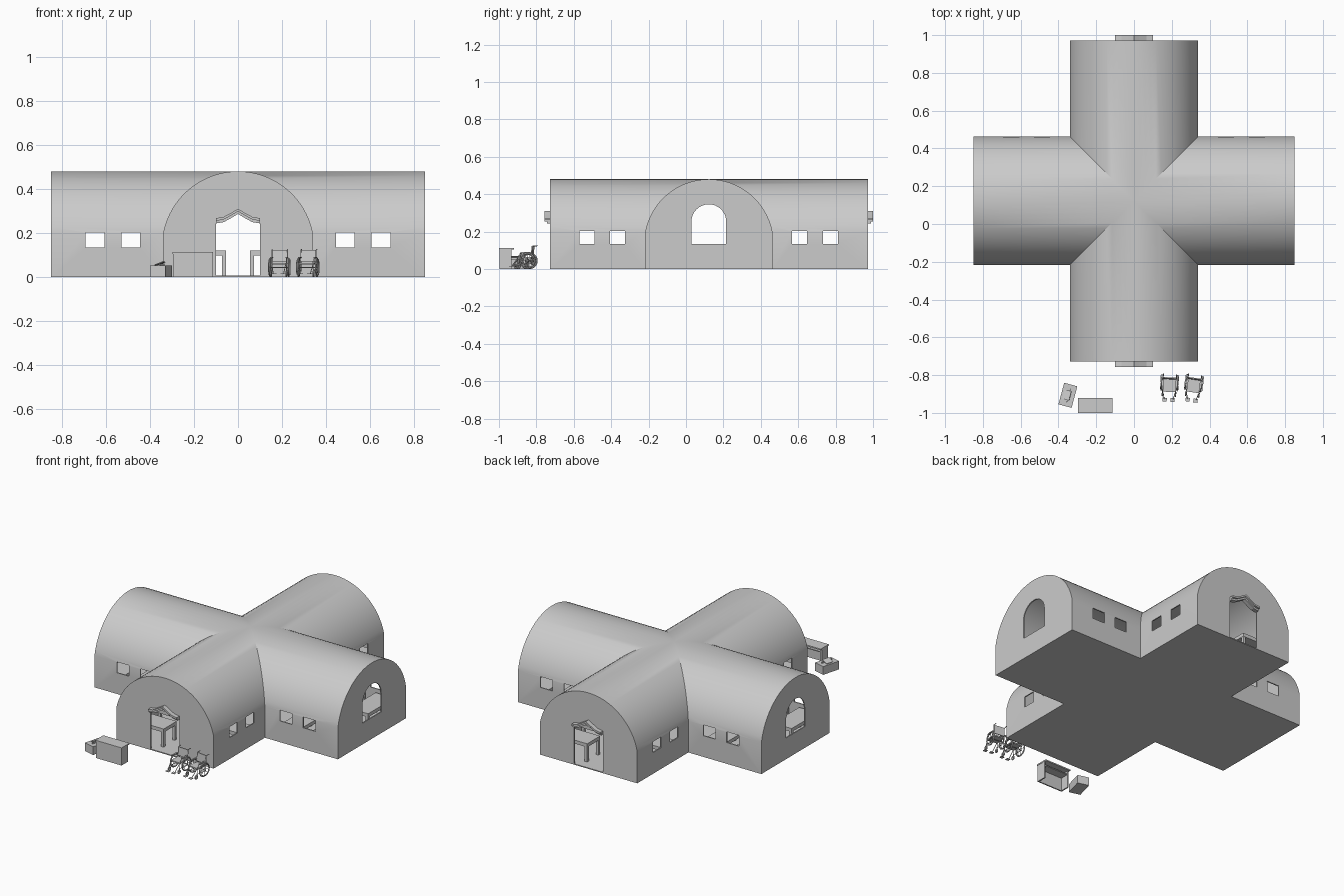
import bpy, bmesh, math
from mathutils import Matrix, Vector

if "Cube" in bpy.data.objects:
    bpy.data.objects.remove(bpy.data.objects["Cube"])

CY = 0.122  # crossing centre of the two halls


def make(name, bm, M=Matrix()):
    me = bpy.data.meshes.new(name)
    bm.to_mesh(me)
    bm.free()
    ob = bpy.data.objects.new(name, me)
    bpy.context.collection.objects.link(ob)
    ob.matrix_world = M
    return ob


def box(name, c, s, M=Matrix(), rx=0, ry=0):
    bm = bmesh.new()
    bmesh.ops.create_cube(bm, size=1)
    T = Matrix.Translation(c) @ Matrix.Rotation(rx, 4, 'X') @ Matrix.Rotation(ry, 4, 'Y') @ Matrix.Diagonal((*s, 1))
    bmesh.ops.transform(bm, matrix=T, verts=bm.verts)
    return make(name, bm, M)


def prism(name, pts, axis, a, b, M=Matrix()):
    bm = bmesh.new()
    f = bm.faces.new([bm.verts.new((u, a, z) if axis == 'y' else (a, u, z)) for u, z in pts])
    r = bmesh.ops.extrude_face_region(bm, geom=[f])
    d = Vector((0, b - a, 0)) if axis == 'y' else Vector((b - a, 0, 0))
    bmesh.ops.translate(bm, vec=d, verts=[v for v in r['geom'] if isinstance(v, bmesh.types.BMVert)])
    bmesh.ops.recalc_face_normals(bm, faces=bm.faces)
    return make(name, bm, M)


def tube(name, pts, r, M=Matrix()):
    cu = bpy.data.curves.new(name, 'CURVE')
    cu.dimensions = '3D'
    cu.bevel_depth, cu.bevel_resolution, cu.use_fill_caps = r, 1, True
    sp = cu.splines.new('POLY')
    sp.points.add(len(pts) - 1)
    for p, q in zip(sp.points, pts):
        p.co = (*q, 1)
    ob = bpy.data.objects.new(name, cu)
    bpy.context.collection.objects.link(ob)
    ob.matrix_world = M


def wheel(name, c, R, r, M):
    bpy.ops.mesh.primitive_torus_add(major_radius=R - r, minor_radius=r, major_segments=24, minor_segments=6)
    ob = bpy.context.object
    ob.name = name
    ob.matrix_world = M @ Matrix.Translation(c) @ Matrix.Rotation(math.pi / 2, 4, 'Y')
    bpy.ops.object.shade_smooth()


# cross-shaped vault skin: one arm mitred at the groins, repeated four times
def cross_skin(half, eave, top, length, z0, flip):
    h = top - eave
    R = (half * half + h * h) / (2 * h)
    t0 = math.asin(half / R)
    N = 32
    prof = [(0, z0), (half, z0), (half, eave)]
    prof += [(R * math.sin(t0 * (1 - 2 * i / N)), top - R + R * math.cos(t0 * (1 - 2 * i / N))) for i in range(1, N)]
    prof += [(-half, eave), (-half, z0)]
    bm = bmesh.new()
    for k in range(4):
        rot = Matrix.Translation((0, CY, 0)) @ Matrix.Rotation(k * math.pi / 2, 4, 'Z')
        out = [bm.verts.new(rot @ Vector((length, u, z))) for u, z in prof]
        inn = [bm.verts.new(rot @ Vector((abs(u), u, z))) for u, z in prof]
        bm.faces.new(out)
        n = len(prof)
        for i in range(n):
            j = (i + 1) % n
            bm.faces.new((out[i], inn[i], inn[j], out[j]))
    bmesh.ops.remove_doubles(bm, verts=bm.verts, dist=1e-5)
    bmesh.ops.recalc_face_normals(bm, faces=bm.faces)
    if flip:
        bmesh.ops.reverse_faces(bm, faces=bm.faces)
    return bm


bm = cross_skin(0.34, 0.2, 0.48, 0.85, 0, False)
inner = cross_skin(0.333, 0.199, 0.473, 0.843, 0.004, True)
tmp = bpy.data.meshes.new("tmp")
inner.to_mesh(tmp)
inner.free()
bm.from_mesh(tmp)
bpy.data.meshes.remove(tmp)
hall = make("vaulted_hall", bm)

# openings: doors, arched end windows, small square windows
eave_curve = [(0.1, 0.262), (0.065, 0.268), (0.03, 0.287), (0, 0.305)]
eave_curve += [(-x, z) for x, z in eave_curve[-2::-1]]
cutters = [
    prism("door_cutter", [(-0.1, 0.006), (0.1, 0.006)] + [(x, z - 0.01) for x, z in eave_curve], 'y', -1, 1.3),
    prism("arch_cutter", [(CY - 0.093, 0.134), (CY + 0.093, 0.134)] +
          [(CY + 0.093 * math.cos(a * math.pi / 16), 0.253 + 0.093 * math.sin(a * math.pi / 16)) for a in range(17)],
          'x', -1, 1)]
for y in (-0.53, -0.366, 0.607, 0.773):
    cutters.append(box("window_cutter", (0, y, 0.168), (0.9, 0.081, 0.068)))
for x in (-0.65, -0.487, 0.487, 0.65):
    cutters.append(box("window_cutter", (x, CY, 0.168), (0.085, 0.9, 0.068)))
bpy.context.view_layer.objects.active = hall
hall.select_set(True)
for c in cutters:
    c.hide_render = True
    m = hall.modifiers.new("cut", 'BOOLEAN')
    m.operation, m.solver, m.object = 'DIFFERENCE', 'EXACT', c
    bpy.ops.object.modifier_apply(modifier=m.name)
    bpy.data.objects.remove(c)
bpy.ops.object.shade_smooth_by_angle(angle=math.radians(30))

# swept canopies over both doors, in two stepped layers
for s in (-1, 1):
    for name, dz, th, d in (("canopy_top", 0.005, 0.012, 0.878), ("canopy_under", -0.007, 0.012, 0.866)):
        up = [(x, z + dz) for x, z in eave_curve]
        prism(name, up + [(x, z - th) for x, z in reversed(up)], 'y', CY + s * 0.84, CY + s * d)

# beds along both sides of every arm
for k in range(4):
    M = Matrix.Translation((0, CY, 0)) @ Matrix.Rotation(k * math.pi / 2, 4, 'Z')
    for s in (-1, 1):
        for d in (0.72, 0.52):
            box("bed_top", (s * 0.185, -d, 0.108), (0.26, 0.13, 0.022), M)
            for u in (0.064, 0.306):
                for e in (-0.056, 0.056):
                    box("bed_leg", (s * u, -d + e, 0.051), (0.017, 0.017, 0.094), M)

# reception counter, open at the back
box("counter_top", (-0.205, -0.96, 0.109), (0.184, 0.08, 0.008))
box("counter_front", (-0.205, -0.993, 0.053), (0.18, 0.008, 0.106))
for x in (-0.291, -0.119):
    box("counter_side", (x, -0.964, 0.053), (0.008, 0.062, 0.106))
box("counter_shelf", (-0.205, -0.964, 0.085), (0.17, 0.055, 0.006))

# low cabinet with a tilted panel on top
M = Matrix.Translation((-0.35, -0.907, 0)) @ Matrix.Rotation(math.radians(-15), 4, 'Z')
box("cabinet_body", (0, 0, 0.026), (0.072, 0.118, 0.052), M)
box("cabinet_panel", (-0.006, 0, 0.061), (0.04, 0.05, 0.004), M, ry=-0.35)
box("cabinet_ridge", (0.004, 0, 0.056), (0.004, 0.075, 0.01), M)


# wheelchairs
def wheelchair(x, y, ang):
    M = Matrix.Translation((x, y, 0)) @ Matrix.Rotation(math.radians(ang), 4, 'Z')
    box("seat", (0, 0.01, 0.06), (0.066, 0.07, 0.008), M)
    box("backrest", (0, 0.047, 0.096), (0.066, 0.006, 0.052), M, rx=-0.08)
    tube("axle", [(-0.043, 0.024, 0.043), (0.043, 0.024, 0.043)], 0.002, M)
    for s in (-1, 1):
        a = s * 0.035
        wheel("drive_wheel", (s * 0.042, 0.024, 0.044), 0.044, 0.004, M)
        wheel("push_rim", (s * 0.048, 0.024, 0.044), 0.036, 0.0015, M)
        for i in range(4):
            t = i * math.pi / 4
            dy, dz = 0.038 * math.cos(t), 0.038 * math.sin(t)
            tube("spoke", [(s * 0.042, 0.024 - dy, 0.044 - dz), (s * 0.042, 0.024 + dy, 0.044 + dz)], 0.001, M)
        wheel("caster", (a, -0.036, 0.014), 0.014, 0.004, M)
        tube("back_post", [(a, 0.042, 0.025), (a, 0.047, 0.122), (a, 0.07, 0.124)], 0.0025, M)
        tube("side_frame", [(a, 0.043, 0.03), (a, -0.03, 0.03), (a, -0.03, 0.06), (a, 0.043, 0.06)], 0.002, M)
        tube("arm_frame", [(a, 0.045, 0.085), (a, -0.015, 0.085), (a, -0.03, 0.06)], 0.002, M)
        box("armrest", (a, 0.012, 0.088), (0.009, 0.05, 0.006), M)
        tube("caster_fork", [(a, -0.03, 0.035), (a, -0.036, 0.014)], 0.003, M)
        tube("leg_tube", [(a * 0.9, -0.03, 0.058), (s * 0.024, -0.062, 0.016)], 0.002, M)
        box("footrest", (s * 0.021, -0.067, 0.014), (0.022, 0.02, 0.003), M)


wheelchair(0.187, -0.864, -3)
wheelchair(0.314, -0.866, -8)
